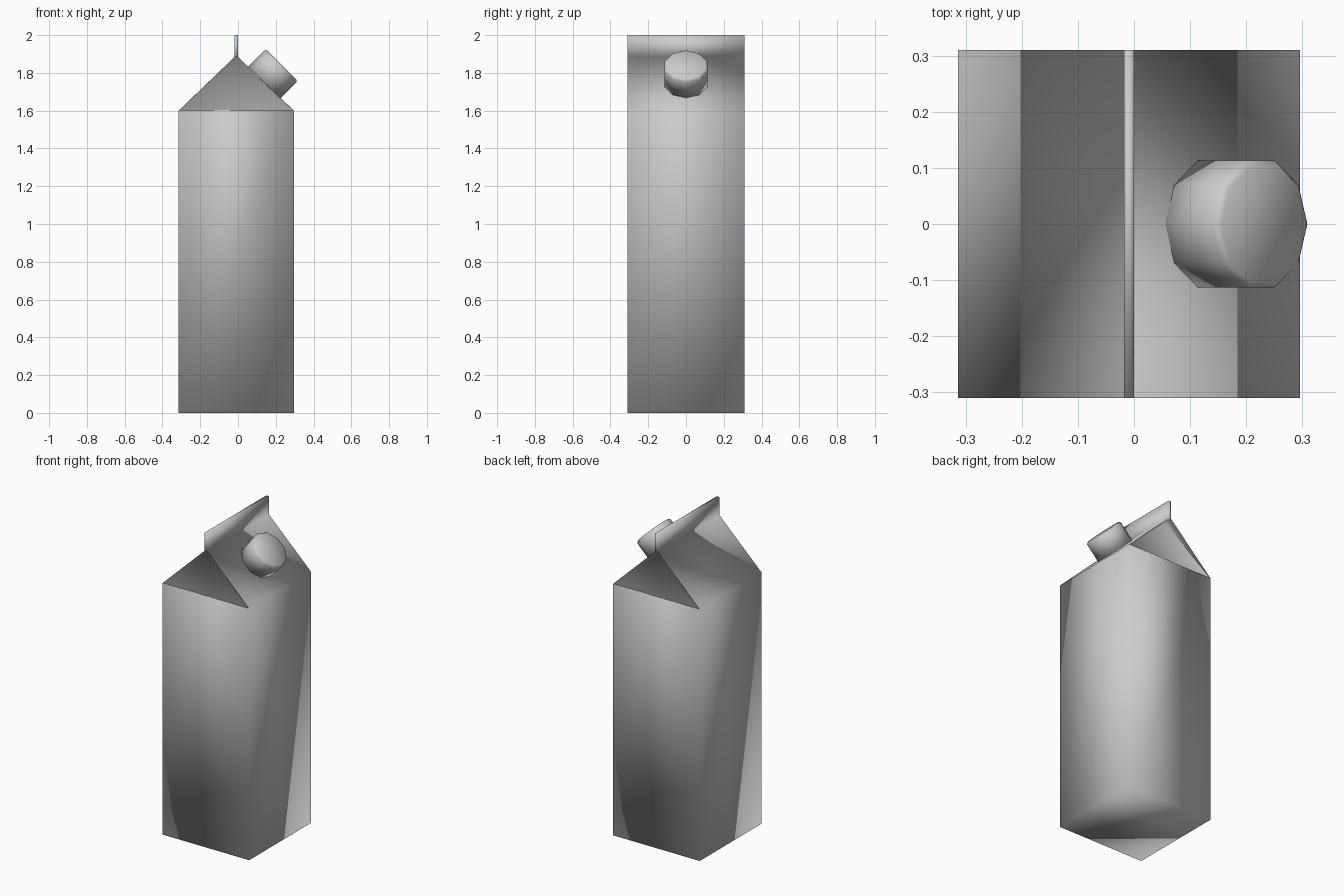
import bpy, bmesh, math
from mathutils import Matrix, Vector

cube = bpy.data.objects.get("Cube")
if cube:
    bpy.data.objects.remove(cube, do_unlink=True)

grey = bpy.data.materials.new("carton_grey")
grey.use_nodes = True
grey.diffuse_color = (0.6, 0.6, 0.6, 1)
grey.node_tree.nodes["Principled BSDF"].inputs["Base Color"].default_value = grey.diffuse_color

CX = -0.009                      # carton centre line
HALF_X, HALF_Y = 0.305, 0.31
EAVE, RIDGE, TOP = 1.6, 1.885, 2.0
FIN = 0.009                      # half thickness of the top seal
FOLD = 0.05                      # how far the gables lean in


def finish(bm, name):
    bmesh.ops.recalc_face_normals(bm, faces=bm.faces)
    mesh = bpy.data.meshes.new(name)
    bm.to_mesh(mesh)
    bm.free()
    mesh.materials.append(grey)
    mesh.shade_smooth()
    obj = bpy.data.objects.new(name, mesh)
    bpy.context.collection.objects.link(obj)
    return obj


# Carton: stacked rectangular rings for body, roof and top seal
bm = bmesh.new()
rings = []
for half, z in ((HALF_X, 0), (HALF_X, EAVE), (FIN, RIDGE), (FIN, TOP)):
    rings.append([bm.verts.new((CX + sx * half, sy * HALF_Y, z))
                  for sx, sy in ((-1, -1), (1, -1), (1, 1), (-1, 1))])
bm.faces.new(rings[0][::-1])
bm.faces.new(rings[-1])
gables = []
for level, (low, high) in enumerate(zip(rings, rings[1:])):
    for i in range(4):
        j = (i + 1) % 4
        face = bm.faces.new((low[i], low[j], high[j], high[i]))
        if level == 1 and i in (0, 2):
            gables.append(face)

# Gable ends: thin rim, panel folded inward toward the ridge
bm.normal_update()
bmesh.ops.inset_individual(bm, faces=gables, thickness=0.008, depth=0)
for face in gables:
    for v in face.verts:
        lean = FOLD * (v.co.z - EAVE) / (RIDGE - EAVE)
        v.co.y -= math.copysign(lean, v.co.y)
finish(bm, "carton")

# Screw cap: ten-sided, square to the roof panel
bm = bmesh.new()
R, H = 0.119, 0.13
bmesh.ops.create_cone(bm, cap_ends=True, segments=10, radius1=R, radius2=R, depth=H)
ring = [v for v in bm.verts]
angle = math.atan2(ring[0].co.y, ring[0].co.x)
bmesh.ops.rotate(bm, verts=ring, cent=(0, 0, 0), matrix=Matrix.Rotation(-angle, 3, "Z"))
rim = [e for e in bm.edges if all(v.co.z > 0 for v in e.verts)]
bmesh.ops.bevel(bm, geom=rim, offset=0.01, segments=1, affect="EDGES")
cap = finish(bm, "screw_cap")
tilt = Matrix.Rotation(math.radians(45), 4, "Y")
cap.matrix_world = Matrix.Translation(Vector((0.14, 0, 1.75)) + tilt @ Vector((0, 0, H / 2))) @ tilt
